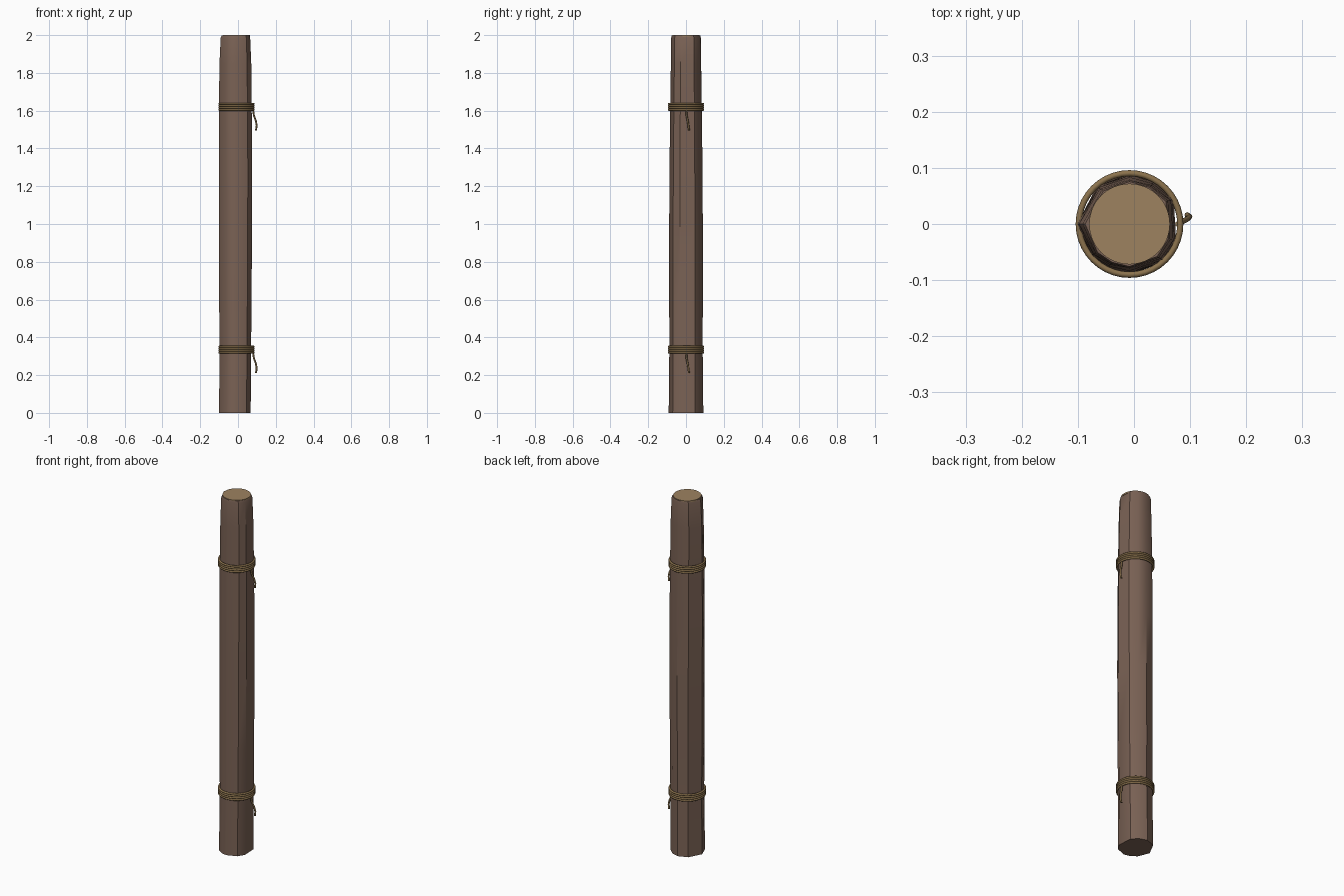
import bpy
import bmesh
from math import cos, sin, pi, radians
from mathutils import Vector

cube = bpy.data.objects.get("Cube")
if cube:
    bpy.data.objects.remove(cube, do_unlink=True)

CX = -0.008  # axis of the post


def material(name, rgb):
    m = bpy.data.materials.new(name)
    m.use_nodes = True
    m.diffuse_color = (*rgb, 1)
    bsdf = m.node_tree.nodes["Principled BSDF"]
    bsdf.inputs["Base Color"].default_value = (*rgb, 1)
    bsdf.inputs["Roughness"].default_value = 0.9
    return m


bark = material("brown bark", (0.195, 0.122, 0.090))
cut_wood = material("pale cut wood", (0.34, 0.225, 0.118))
rope = material("tan rope", (0.26, 0.17, 0.075))


def finish(obj, mat, angle=35):
    obj.data.materials.append(mat)
    bpy.ops.object.select_all(action='DESELECT')
    obj.select_set(True)
    bpy.context.view_layer.objects.active = obj
    bpy.ops.object.shade_smooth_by_angle(angle=radians(angle))


# Post: an uneven ten-sided section lofted through rings of (z, x shift, x scale, y scale)
section = [(-22, .086), (32, .089), (62, .087), (90, .089), (128, .088),
           (180, .092), (222, .089), (246, .088), (270, .089), (310, .089)]
rings = [(0, -.003, .98, 1.03), (.2, -.001, .97, 1.01), (.34, 0, .97, .99),
         (.6, 0, 1, 1), (1.0, .001, 1.02, 1), (1.3, .001, 1.03, .98),
         (1.62, 0, 1.01, .94), (1.85, 0, .98, .90), (1.985, 0, .91, .88), (1.997, 0, .86, .85)]
bm = bmesh.new()
loops = []
for z, dx, sx, sy in rings:
    loops.append([bm.verts.new((CX + dx + r * sx * cos(radians(a)),
                                r * sy * sin(radians(a)), z)) for a, r in section])
n = len(section)
for low, high in zip(loops, loops[1:]):
    for i in range(n):
        j = (i + 1) % n
        bm.faces.new((low[i], low[j], high[j], high[i]))
bm.faces.new(loops[0][::-1])
bm.faces.new(loops[-1])
mesh = bpy.data.meshes.new("post")
bm.to_mesh(mesh)
bm.free()
post = bpy.data.objects.new("post", mesh)
bpy.context.collection.objects.link(post)
finish(post, bark)

# Round cut end on top
bpy.ops.mesh.primitive_cylinder_add(vertices=32, radius=0.072, depth=0.008, location=(CX, 0, 1.996))
cap = bpy.context.object
cap.name = "cut_end"
finish(cap, cut_wood)


# Rope bindings: four stacked turns and a loose hanging end
def binding(label, z):
    for k in range(4):
        bpy.ops.mesh.primitive_torus_add(major_radius=0.0905, minor_radius=0.0055,
                                         major_segments=40, minor_segments=8,
                                         location=(CX, 0, z + (k - 1.5) * 0.0105))
        turn = bpy.context.object
        turn.name = f"{label}_rope_turn_{k + 1}"
        finish(turn, rope, 60)

    path = [(.078, 0, -.005), (.084, .003, -.045), (.095, .009, -.075), (.099, .013, -.1), (.095, .016, -.125)]
    bm = bmesh.new()
    sides, radius = 8, 0.005
    tube = []
    for x, y, dz in path:
        tube.append([bm.verts.new(Vector((x, y, z + dz)) +
                                  Vector((cos(2 * pi * s / sides), sin(2 * pi * s / sides), 0)) * radius)
                     for s in range(sides)])
    for high, low in zip(tube, tube[1:]):
        for s in range(sides):
            t = (s + 1) % sides
            bm.faces.new((low[s], low[t], high[t], high[s]))
    bm.faces.new(tube[0])
    bm.faces.new(tube[-1][::-1])
    mesh = bpy.data.meshes.new("rope_end")
    bm.to_mesh(mesh)
    bm.free()
    tail = bpy.data.objects.new(f"{label}_rope_end", mesh)
    bpy.context.collection.objects.link(tail)
    finish(tail, rope, 60)


binding("upper", 1.62)
binding("lower", 0.335)
